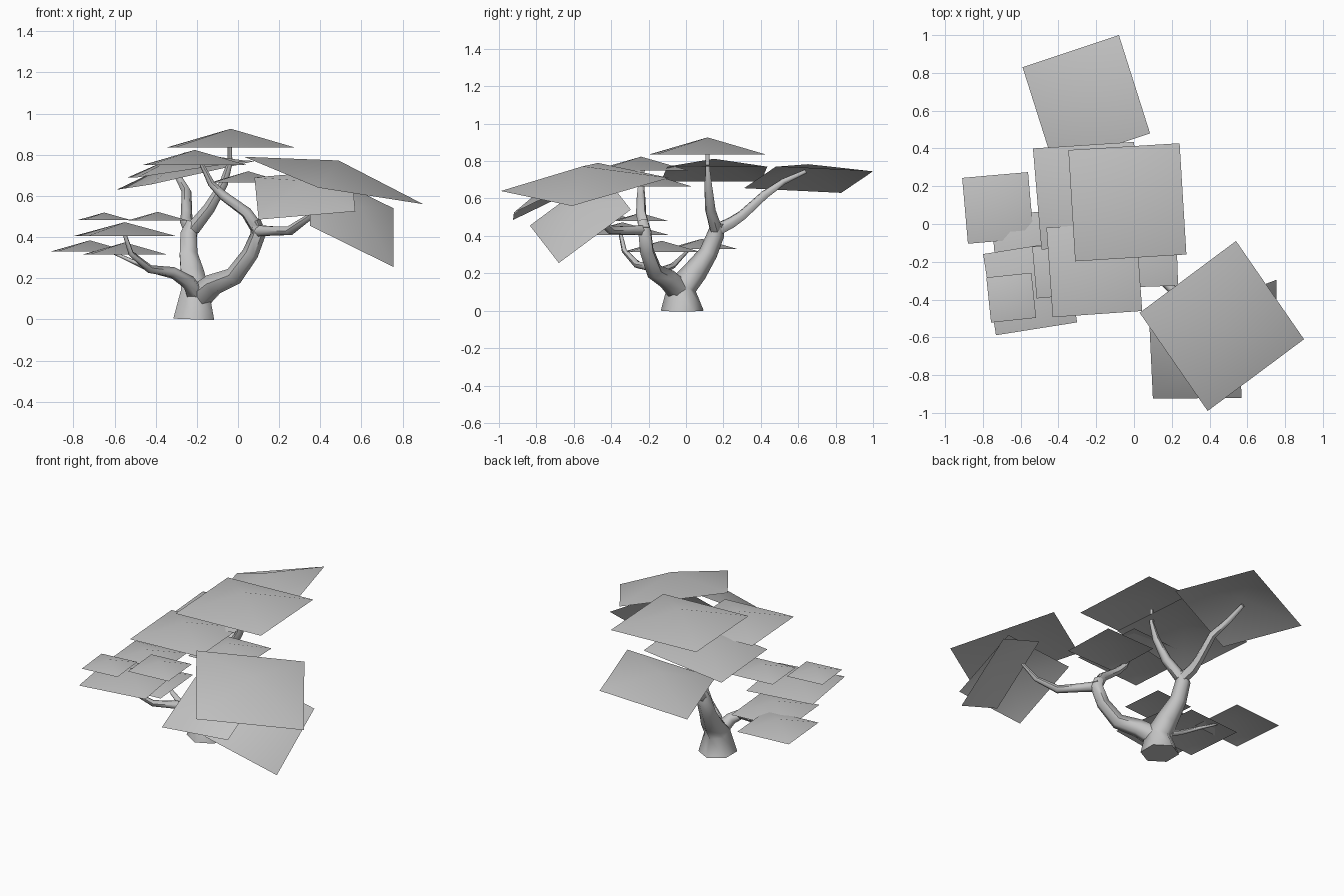
import bpy
import bmesh
from math import radians
from mathutils import Vector, Matrix

cube = bpy.data.objects.get("Cube")
if cube:
    bpy.data.objects.remove(cube, do_unlink=True)

grey = bpy.data.materials.new("plain_grey")
grey.use_nodes = True
colour = (0.55, 0.55, 0.55, 1)
grey.diffuse_color = colour
grey.node_tree.nodes["Principled BSDF"].inputs["Base Color"].default_value = colour

PEAK_RATIO = 0.155


def add_object(name, data):
    obj = bpy.data.objects.new(name, data)
    data.materials.append(grey)
    bpy.context.collection.objects.link(obj)
    return obj


def leaf_pad(name, first, second, third):
    """Square sheet raised to a shallow peak; three corners in order."""
    a, b, c = Vector(first), Vector(second), Vector(third)
    corners = [a, b, c, a + c - b]
    normal = (b - a).cross(c - b).normalized()
    if normal.z < 0:
        normal.negate()
        corners.reverse()
    peak = (a + c) / 2 + normal * (b - a).length * PEAK_RATIO
    bm = bmesh.new()
    ring = [bm.verts.new(p) for p in corners]
    top = bm.verts.new(peak)
    for i, vert in enumerate(ring):
        face = bm.faces.new((vert, ring[(i + 1) % len(ring)], top))
        face.smooth = True
    mesh = bpy.data.meshes.new(name)
    bm.to_mesh(mesh)
    bm.free()
    add_object(name, mesh)


def level_pad(name, centre, size, yaw):
    """Horizontal pad from its centre, side length and turn in degrees."""
    turn = Matrix.Rotation(radians(yaw), 3, "Z")
    half = size / 2
    offsets = [(-half, -half, 0), (half, -half, 0), (half, half, 0)]
    leaf_pad(name, *[Vector(centre) + turn @ Vector(o) for o in offsets])


def limb(name, *points):
    """Tapered six-sided tube through (x, y, z, radius) points."""
    curve = bpy.data.curves.new(name, "CURVE")
    curve.dimensions = "3D"
    curve.bevel_depth = 1
    curve.bevel_resolution = 1
    curve.use_fill_caps = True
    spline = curve.splines.new("POLY")
    spline.points.add(len(points) - 1)
    for target, (x, y, z, radius) in zip(spline.points, points):
        target.co = (x, y, z, 1)
        target.radius = radius
    spline.use_smooth = True
    temp = bpy.data.objects.new("temp", curve)
    bpy.context.collection.objects.link(temp)
    depsgraph = bpy.context.evaluated_depsgraph_get()
    mesh = bpy.data.meshes.new_from_object(temp.evaluated_get(depsgraph))
    bpy.data.objects.remove(temp, do_unlink=True)
    mesh.name = name
    mesh.materials.clear()
    obj = add_object(name, mesh)
    bpy.context.view_layer.objects.active = obj
    obj.select_set(True)
    bpy.ops.object.shade_smooth_by_angle(angle=radians(60))
    obj.select_set(False)


# Trunk and the rear stem
limb("trunk", (-.215, -.02, 0, .115), (-.21, -.02, .13, .078),
     (-.22, .05, .21, .065), (-.24, .12, .31, .05),
     (-.24, .16, .41, .046), (-.22, .17, .47, .034))
limb("rear_branch", (-.23, .16, .43, .036), (-.25, .24, .47, .032),
     (-.25, .3, .51, .028), (-.25, .42, .62, .024),
     (-.29, .52, .69, .018), (-.3, .64, .745, .012))
limb("top_branch", (-.22, .16, .44, .036), (-.14, .13, .54, .03),
     (-.07, .12, .66, .022), (-.04, .115, .76, .013), (-.04, .115, .85, .011))

# Front stem and its two branches
limb("front_stem", (-.2, -.03, .1, .065), (-.12, -.1, .17, .055),
     (-.02, -.17, .21, .046), (.06, -.21, .32, .04),
     (.1, -.22, .42, .038), (.08, -.23, .48, .03))
limb("crown_branch", (.1, -.22, .43, .034), (.04, -.24, .52, .028),
     (-.07, -.24, .6, .024), (-.13, -.24, .66, .018), (-.18, -.23, .76, .01))
limb("side_branch", (.09, -.22, .43, .032), (.16, -.3, .43, .026),
     (.25, -.4, .43, .024), (.35, -.48, .5, .016), (.41, -.53, .6, .01))

# Low branch and its twig
limb("low_branch", (-.2, -.04, .11, .05), (-.24, -.12, .18, .036),
     (-.32, -.17, .23, .026), (-.43, -.26, .245, .02),
     (-.52, -.33, .32, .014), (-.55, -.35, .41, .01))
limb("low_twig", (-.29, -.14, .21, .022), (-.42, -.07, .24, .015),
     (-.53, -.02, .29, .01), (-.62, .02, .33, .007))

# Level foliage pads
level_pad("top_pad", (-.035, .115, .835), .59, 3.5)
level_pad("crown_pad", (-.21, -.24, .75), .475, 4)
level_pad("inner_pad", (.05, -.155, .665), .355, 2)
level_pad("low_back_pad", (-.72, .085, .33), .35, 5)
level_pad("low_middle_pad", (-.55, -.13, .315), .38, 5)
level_pad("low_front_pad", (-.55, -.34, .405), .435, 9)
level_pad("small_outer_pad", (-.65, -.39, .482), .24, 6)
level_pad("small_inner_pad", (-.39, -.245, .48), .275, 5)

# Tilted foliage pads
leaf_pad("large_front_pad", (.03, -.47, .79), (.39, -.99, .64), (.9, -.61, .56))
leaf_pad("rear_pad", (-.59, .83, .63), (-.08, 1, .745), (.085, .48, .77))
leaf_pad("left_crown_pad", (-.49, -.135, .69), (-.535, .4, .69), (0, .435, .77))
leaf_pad("front_drooping_pad", (.08, -.5, .69), (.1, -.925, .485), (.57, -.92, .525))
leaf_pad("side_drooping_pad", (.35, -.835, .455), (.755, -.68, .255), (.755, -.295, .54))
